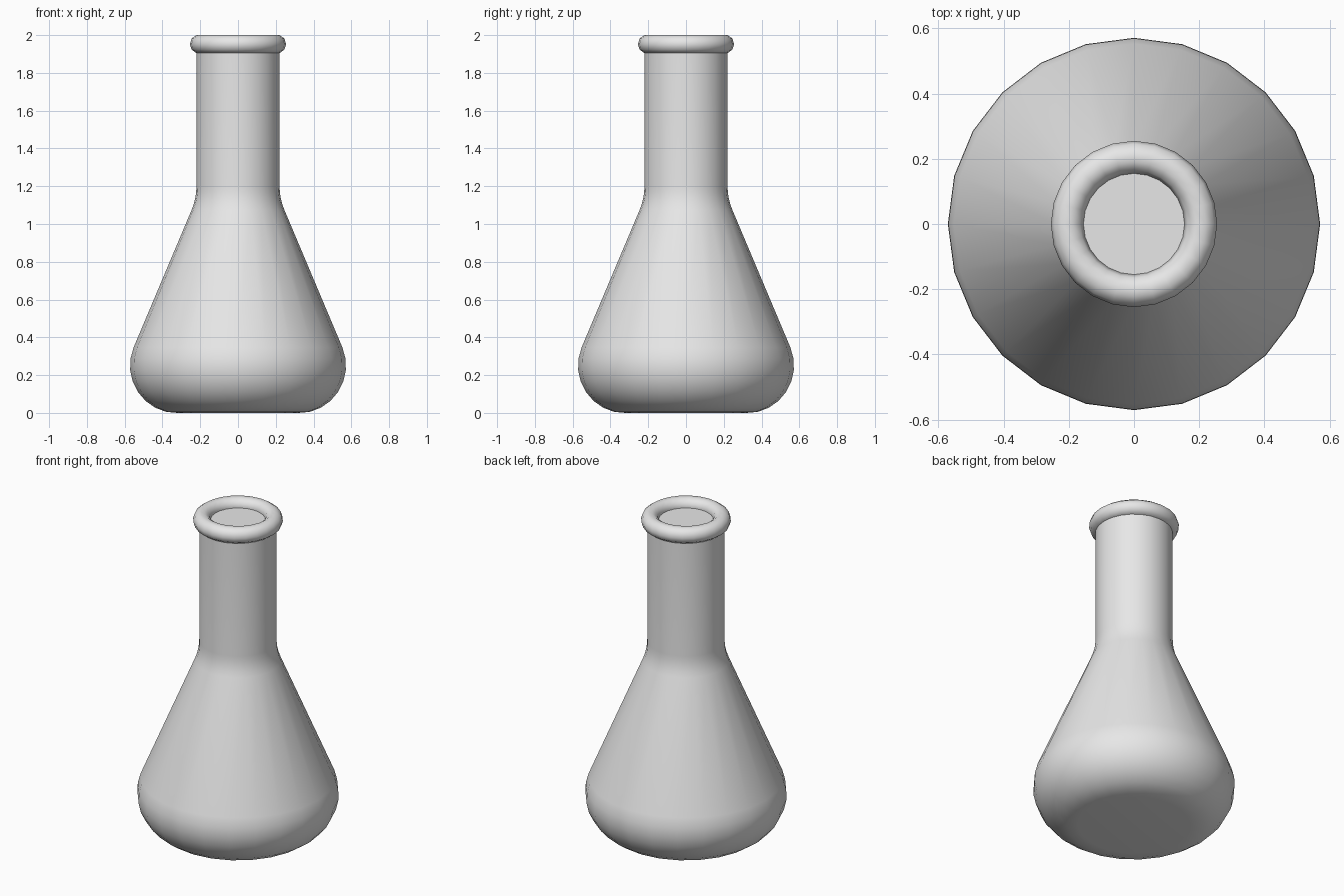
import bpy
import bmesh
from math import sin, cos, radians, pi

cube = bpy.data.objects.get("Cube")
if cube:
    bpy.data.objects.remove(cube, do_unlink=True)

SIDES = 24

grey = bpy.data.materials.new("light_grey")
grey.diffuse_color = (0.8, 0.8, 0.8, 1)
grey.use_nodes = True
grey.node_tree.nodes["Principled BSDF"].inputs["Base Color"].default_value = (0.8, 0.8, 0.8, 1)


def arc(cx, cz, radius, start, end, steps):
    """Points (r, z) along an arc, angles in degrees."""
    angles = [radians(start + (end - start) * i / steps) for i in range(steps + 1)]
    return [(cx + radius * cos(a), cz + radius * sin(a)) for a in angles]


def lathe(name, profile, closed=False):
    """Turn an (r, z) profile round z; an open profile gets flat end caps."""
    bm = bmesh.new()
    rings = [[bm.verts.new((r * cos(2 * pi * i / SIDES), r * sin(2 * pi * i / SIDES), z))
              for i in range(SIDES)] for r, z in profile]
    pairs = list(zip(rings, rings[1:]))
    if closed:
        pairs.append((rings[-1], rings[0]))
    else:
        bm.faces.new(rings[0][::-1])
        bm.faces.new(rings[-1])
    for low, high in pairs:
        for i in range(SIDES):
            j = (i + 1) % SIDES
            bm.faces.new((low[i], low[j], high[j], high[i]))
    bmesh.ops.recalc_face_normals(bm, faces=bm.faces)
    mesh = bpy.data.meshes.new(name)
    bm.to_mesh(mesh)
    bm.free()
    mesh.materials.append(grey)
    mesh.shade_smooth()
    mesh.set_sharp_from_angle(angle=radians(40))
    obj = bpy.data.objects.new(name, mesh)
    bpy.context.collection.objects.link(obj)
    return obj


# Flask: rounded base, cone, curved shoulder, straight neck closed inside the lip
base = arc(0.32, 0.25, 0.252, -90, 22.5, 8)
base[0] = (0.32, 0.0)
shoulder = arc(0.54, 1.20, 0.32, 202.5, 180, 4)
lathe("flask_body", base + shoulder + [(0.22, 1.952)])

# Rolled lip: a ring with a ten-sided section
lathe("neck_lip", arc(0.205, 1.9524, 0.05, 0, 324, 9), closed=True)
